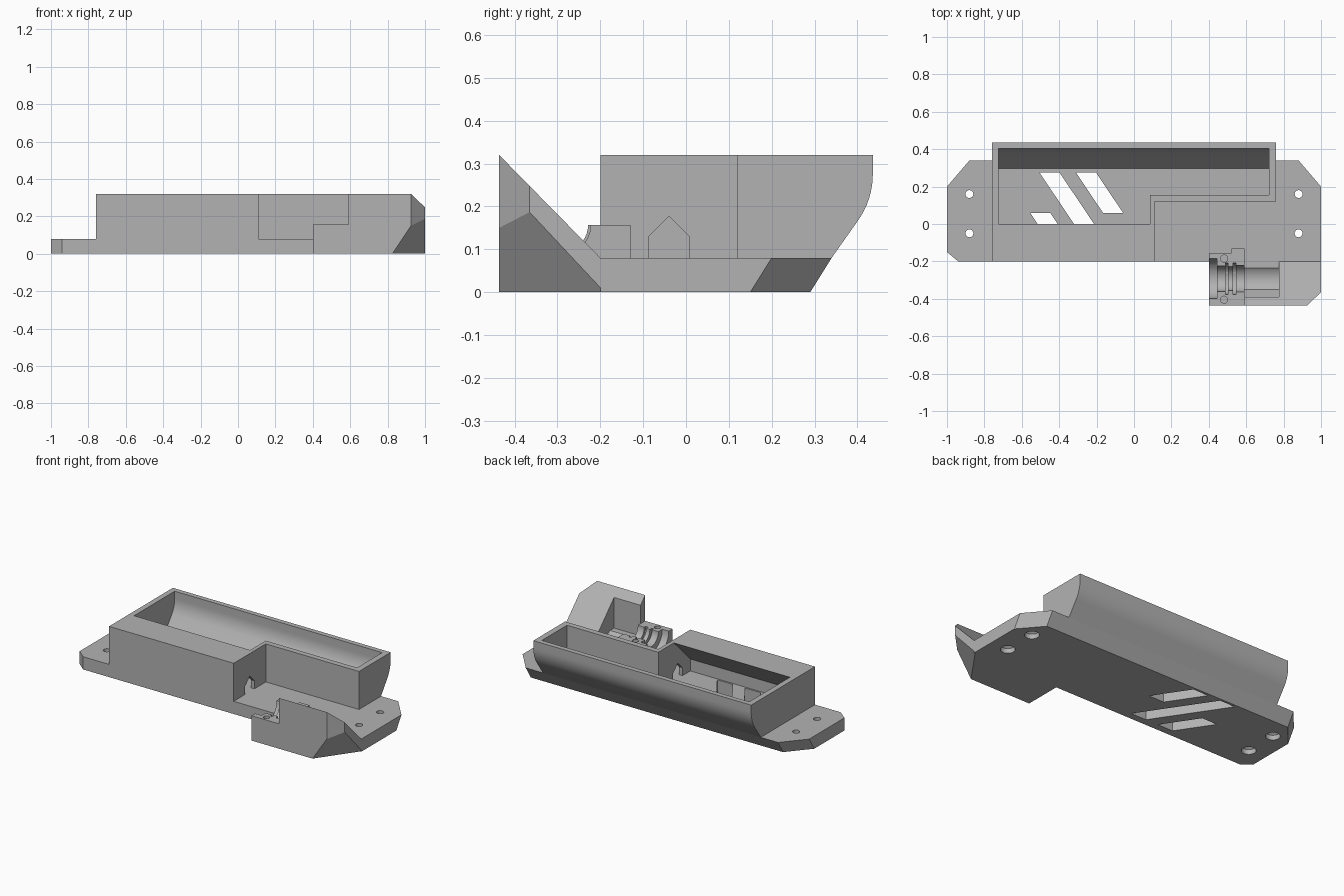
import bpy
import bmesh
from math import sin, cos, pi, radians
from mathutils import Vector

default = bpy.data.objects.get("Cube")
if default:
    bpy.data.objects.remove(default, do_unlink=True)

GREY = (0.45, 0.45, 0.45, 1)
grey = bpy.data.materials.new("plain grey")
grey.use_nodes = True
grey.diffuse_color = GREY
grey.node_tree.nodes["Principled BSDF"].inputs["Base Color"].default_value = GREY


# ---- helpers ----
def loft(name, rings):
    """Closed solid through rings that have equal point counts."""
    bm = bmesh.new()
    loops = [[bm.verts.new(p) for p in ring] for ring in rings]
    for a, b in zip(loops, loops[1:]):
        for i in range(len(a)):
            j = (i + 1) % len(a)
            bm.faces.new((a[i], a[j], b[j], b[i]))
    bm.faces.new(loops[0])
    bm.faces.new(loops[-1])
    bmesh.ops.recalc_face_normals(bm, faces=bm.faces)
    mesh = bpy.data.meshes.new(name)
    bm.to_mesh(mesh)
    bm.free()
    mesh.materials.append(grey)
    obj = bpy.data.objects.new(name, mesh)
    bpy.context.collection.objects.link(obj)
    return obj


def along_x(name, profile, x0, x1):
    return loft(name, [[(x, y, z) for y, z in profile] for x in (x0, x1)])


def along_z(name, outline, z0, z1):
    return loft(name, [[(x, y, z) for x, y in outline] for z in (z0, z1)])


def box(name, x0, x1, y0, y1, z0, z1):
    return along_z(name, [(x0, y0), (x1, y0), (x1, y1), (x0, y1)], z0, z1)


def lathe_x(name, steps, y, z, n=40):
    turn = [2 * pi * i / n for i in range(n)]
    return loft(name, [[(x, y + r * cos(a), z + r * sin(a)) for a in turn]
                       for x, r in steps])


def lathe_z(name, steps, x, y, n=24):
    turn = [2 * pi * i / n for i in range(n)]
    return loft(name, [[(x + r * cos(a), y + r * sin(a), z) for a in turn]
                       for z, r in steps])


def cut(obj, *cutters):
    bpy.context.view_layer.objects.active = obj
    for c in cutters:
        c.hide_render = True
        mod = obj.modifiers.new("cut", 'BOOLEAN')
        mod.operation = 'DIFFERENCE'
        mod.solver = 'EXACT'
        mod.object = c
        bpy.ops.object.modifier_apply(modifier=mod.name)


def chamfer(obj, point, normal):
    bm = bmesh.new()
    bm.from_mesh(obj.data)
    res = bmesh.ops.bisect_plane(bm, geom=bm.verts[:] + bm.edges[:] + bm.faces[:],
                                 plane_co=point, plane_no=normal, clear_outer=True)
    rim = [e for e in res["geom_cut"] if isinstance(e, bmesh.types.BMEdge)]
    bmesh.ops.holes_fill(bm, edges=rim, sides=0)
    bmesh.ops.recalc_face_normals(bm, faces=bm.faces)
    bm.to_mesh(obj.data)
    bm.free()


FLOOR, TOP = 0.08, 0.32


def back_curve(inset):
    """Back wall from top to bottom: upright, then arc, then straight slope."""
    r = 0.186 - inset
    arc = [(0.25 + r * cos(a), 0.275 - r * sin(a))
           for a in [radians(36) * i / 8 for i in range(9)]]
    return arc


# ---- base plate with leaning back edge ----
outline = [(-1, -0.15), (-0.94, -0.2), (1, -0.2), (1, 0.2),
           (0.88, 0.34), (-0.88, 0.34), (-1, 0.2)]
lower = [(x, y - 0.05 if y > 0 else y, 0) for x, y in outline]
base_plate = loft("base_plate", [lower, [(x, y, FLOOR) for x, y in outline]])

# Countersunk screw holes
holes = [lathe_z("screw_cutter", [(-0.01, 0.042), (0.03, 0.042), (0.045, 0.021), (0.1, 0.021)], x, y)
         for x in (-0.88, 0.88) for y in (-0.05, 0.16)]


# Slanted floor slots
def slot(x, y0, y1):
    lean = 0.67 * (y1 - y0)
    return along_z("slot_cutter", [(x, y1), (x + 0.107, y1), (x + 0.107 + lean, y0),
                                   (x + lean, y0)], -0.01, 0.1)


slots = [slot(-0.505, -0.155, 0.275), slot(-0.31, 0.06, 0.275), slot(-0.555, -0.155, 0.06)]
cut(base_plate, *holes, *slots)

# ---- tray body ----
profile = [(-0.2, FLOOR), (-0.2, TOP), (0.436, TOP)] + back_curve(0) + [(0.34, FLOOR)]
tray_body = along_x("tray_body", profile, -0.76, 0.76)
inner = [(0.405, 0.34)] + back_curve(0.031) + [(0.297, FLOOR), (0.29, 0.07)]
wide = along_x("wide_cavity_cutter",
               [(-0.165, 0.07), (-0.165, 0.155), (0, TOP), (0, 0.34)] + inner, -0.725, 0.085)
narrow = along_x("narrow_cavity_cutter", [(0.155, 0.07), (0.155, 0.34)] + inner, 0.0, 0.722)
notch = box("notch_cutter", 0.11, 0.9, -0.3, 0.12, 0.05, 0.4)
doorway = along_x("cable_door_cutter", [(-0.087, 0.07), (-0.087, 0.13), (-0.04, 0.177),
                                        (0.007, 0.13), (0.007, 0.07)], 0.05, 0.15)
cut(tray_body, notch, wide, narrow, doorway)

# ---- sloped corner block ----
corner_block = along_x("corner_block", [(-0.436, 0), (-0.436, TOP), (-0.2, FLOOR), (-0.2, 0)],
                       0.59, 1.0)
chamfer(corner_block, Vector((0.925, -0.436, 0)), Vector((0.071, -0.075, 0)))
chamfer(corner_block, Vector((0.825, -0.436, 0)), Vector((0.246, -0.175, -0.164)))
pocket = box("pocket_cutter", 0.55, 0.775, -0.39, -0.15, FLOOR, 0.4)

# ---- collar that cradles the connector ----
collar_foot = box("collar_foot", 0.4, 0.59, -0.436, -0.2, 0, FLOOR)
collar = along_z("collar", [(0.4, -0.436), (0.59, -0.436), (0.59, -0.13), (0.52, -0.13),
                            (0.52, -0.155), (0.4, -0.155)], FLOOR, 0.157)

# Stepped bore
bands = [(0.39, 0.445, 0.107), (0.445, 0.49, 0.068), (0.49, 0.502, 0.085),
         (0.502, 0.528, 0.064), (0.528, 0.545, 0.085), (0.545, 0.59, 0.07)]
steps = [(x, r) for x0, x1, r in bands for x in (x0, x1)]
bore = lathe_x("bore_cutter", steps + [(0.6, 0.07)], -0.2925, 0.157)
trough = lathe_x("trough_cutter", [(0.57, 0.096), (0.775, 0.096)], -0.2925, 0.157)
pins = [lathe_z("pin_cutter", [(0.1, 0.019), (0.2, 0.019)], 0.482, y) for y in (-0.185, -0.405)]
cut(corner_block, pocket, trough)
cut(collar_foot, bore)
cut(collar, bore, *pins)

# ---- remove cutters, set shading ----
for obj in [o for o in bpy.data.objects if "_cutter" in o.name]:
    bpy.data.objects.remove(obj, do_unlink=True)

bpy.ops.object.select_all(action='DESELECT')
for obj in (base_plate, tray_body, corner_block, collar_foot, collar):
    obj.select_set(True)
    bpy.context.view_layer.objects.active = obj
bpy.ops.object.shade_smooth_by_angle(angle=radians(25))
